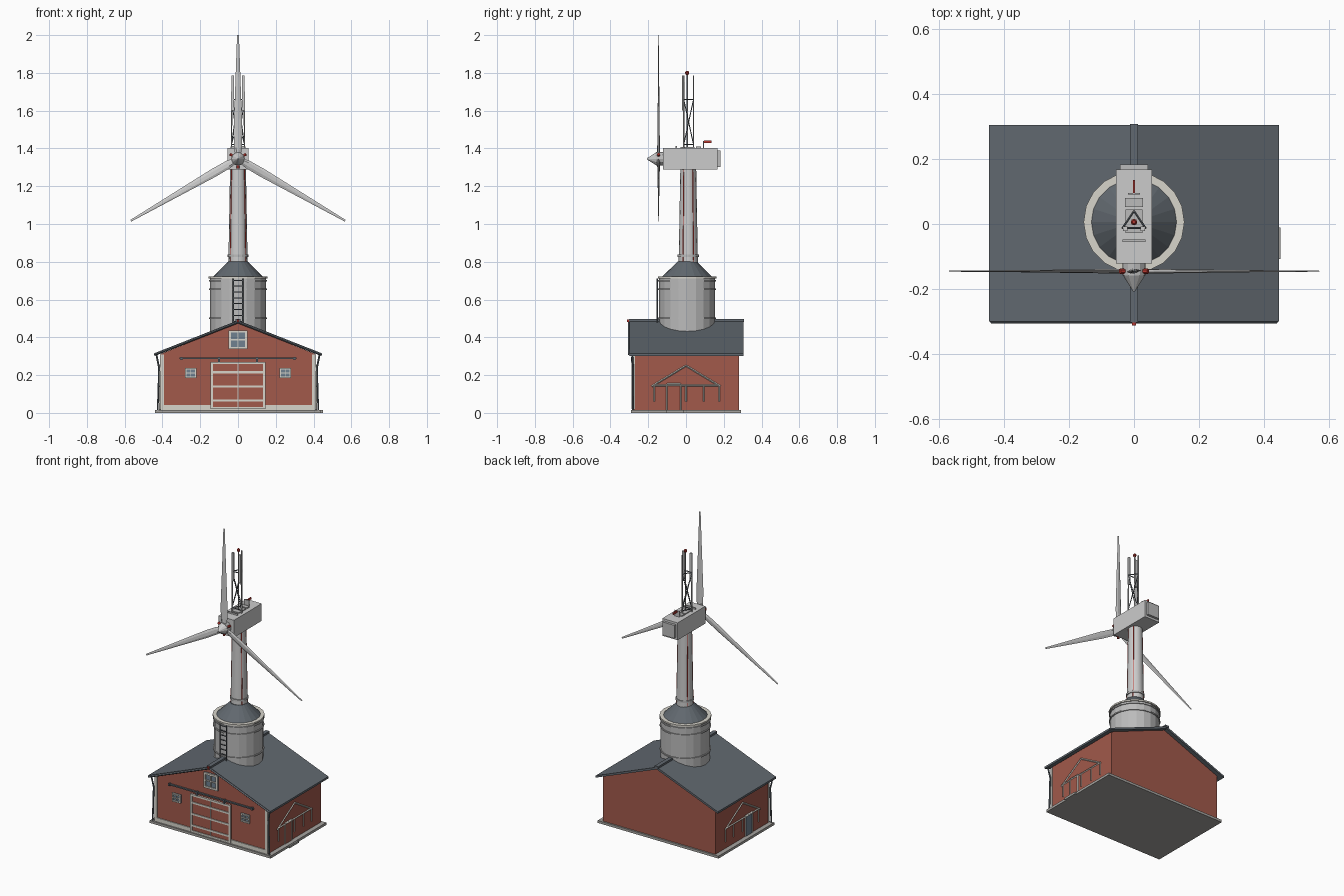
import bpy, bmesh, math
from mathutils import Vector, Matrix

if "Cube" in bpy.data.objects:
    bpy.data.objects.remove(bpy.data.objects["Cube"])


def material(name, r, g, b):
    m = bpy.data.materials.new(name)
    m.diffuse_color = (r, g, b, 1)
    m.use_nodes = True
    m.node_tree.nodes["Principled BSDF"].inputs["Base Color"].default_value = m.diffuse_color
    return m


RED = material("barn_red", 0.36, 0.10, 0.07)
SLATE = material("slate", 0.12, 0.14, 0.16)
TRIM = material("trim", 0.68, 0.66, 0.60)
STEEL = material("steel", 0.50, 0.50, 0.50)
WHITE = material("white", 0.68, 0.69, 0.70)
GLASS = material("glass", 0.16, 0.22, 0.28)
SIGNAL = material("signal_red", 0.5, 0.04, 0.03)
SLAB = material("concrete", 0.38, 0.37, 0.35)


def loft(name, rings, mat, smooth=False):
    """Skin a list of equal-length closed sections, capping both ends."""
    bm = bmesh.new()
    vs = [[bm.verts.new(p) for p in r] for r in rings]
    n = len(rings[0])
    for a, b in zip(vs, vs[1:]):
        for i in range(n):
            j = (i + 1) % n
            bm.faces.new((a[i], a[j], b[j], b[i]))
    bm.faces.new(vs[0][::-1])
    bm.faces.new(vs[-1])
    bmesh.ops.recalc_face_normals(bm, faces=bm.faces)
    me = bpy.data.meshes.new(name)
    bm.to_mesh(me)
    bm.free()
    ob = bpy.data.objects.new(name, me)
    bpy.context.collection.objects.link(ob)
    me.materials.append(mat)
    if smooth:
        bpy.ops.object.select_all(action='DESELECT')
        ob.select_set(True)
        bpy.context.view_layer.objects.active = ob
        bpy.ops.object.shade_smooth_by_angle(angle=math.radians(35))
    return ob


def box(name, x0, x1, y0, y1, z0, z1, mat):
    return loft(name, [[(x0, y0, z), (x1, y0, z), (x1, y1, z), (x0, y1, z)] for z in (z0, z1)], mat)


def lathe(name, profile, y, n, mat, smooth=False):
    """Revolve (radius, z) pairs about a vertical axis at x = 0."""
    return loft(name, [[(r * math.cos(2 * math.pi * i / n), y + r * math.sin(2 * math.pi * i / n), z)
                        for i in range(n)] for r, z in profile], mat, smooth)


def rod(name, p, q, r, mat, n=6, r2=None):
    p, q = Vector(p), Vector(q)
    rot = (q - p).to_track_quat('Z', 'Y')
    ring = lambda c, r: [c + rot @ Vector((r * math.cos(2 * math.pi * i / n), r * math.sin(2 * math.pi * i / n), 0))
                         for i in range(n)]
    return loft(name, [ring(p, r), ring(q, r if r2 is None else r2)], mat)


def extrude_y(name, pts, y0, y1, mat):
    return loft(name, [[(x, y, z) for x, z in pts] for y in (y0, y1)], mat)


# Barn shell, slab and roof
box("foundation_slab", -0.44, 0.44, -0.29, 0.29, 0, 0.016, SLAB)
extrude_y("barn_walls", [(-0.41, 0.01), (0.41, 0.01), (0.41, 0.312), (0, 0.476), (-0.41, 0.312)], -0.275, 0.28, RED)
for s in (-1, 1):
    extrude_y("roof_slope", [(0, 0.475), (s * 0.445, 0.302), (s * 0.445, 0.315), (0, 0.49)], -0.3, 0.305, SLATE)
    for y in (-0.278, 0.283):
        if y < 0:
            box("corner_trim", s * 0.403 - 0.01, s * 0.403 + 0.01, y - 0.003, y + 0.008, 0.02, 0.31, TRIM)
    rod("downpipe_upper", (s * 0.432, -0.285, 0.31), (s * 0.418, -0.28, 0.24), 0.005, SLATE)
    rod("downpipe", (s * 0.418, -0.28, 0.24), (s * 0.425, -0.28, 0.016), 0.005, SLATE)
    rod("verge_board", (0, -0.3, 0.48), (s * 0.44, -0.3, 0.308), 0.006, SLATE, 4)
box("ridge_cap", -0.013, 0.013, -0.303, 0.308, 0.482, 0.497, SLATE)
box("hoist_tip", -0.006, 0.006, -0.312, -0.298, 0.482, 0.494, SIGNAL)
box("front_plinth", -0.41, 0.41, -0.281, -0.27, 0.016, 0.042, TRIM)

# Sliding barn door
box("barn_door", -0.145, 0.145, -0.284, -0.27, 0.02, 0.27, RED)
for z in (0.026, 0.065, 0.14, 0.215, 0.264):
    box("door_rail", -0.145, 0.145, -0.289, -0.28, z - 0.006, z + 0.006, TRIM)
for x in (-0.139, 0, 0.139):
    w = 0.007 if x else 0.003
    box("door_stile", x - w, x + w, -0.289, -0.28, 0.02, 0.27, TRIM)
box("door_track", -0.31, 0.31, -0.287, -0.272, 0.284, 0.292, SLATE)
for x in (-0.3, -0.1, 0.1, 0.3):
    box("track_hanger", x - 0.005, x + 0.005, -0.29, -0.275, 0.266 if abs(x) < 0.2 else 0.28, 0.296, SLATE)


def window(name, cx, cz, hw, hh, t):
    box(name + "_pane", cx - hw, cx + hw, -0.28, -0.27, cz - hh, cz + hh, GLASS)
    for k in (-1, 0, 1):
        a = t if k else t * 0.6
        box(name + "_bar", cx - hw, cx + hw, -0.287, -0.272, cz + k * (hh - t) - a, cz + k * (hh - t) + a, TRIM)
        box(name + "_post", cx + k * (hw - t) - a, cx + k * (hw - t) + a, -0.287, -0.272, cz - hh, cz + hh, TRIM)


window("loft_window", 0, 0.387, 0.05, 0.05, 0.006)
for x in (-0.25, 0.25):
    window("side_window", x, 0.211, 0.031, 0.027, 0.004)

# Gabled timber frame and entrance on both long walls
for s in (-1, 1):
    x = s * 0.412
    for e in (-1, 1):
        rod("porch_rafter", (x, e * 0.182, 0.14), (x, 0, 0.25), 0.005, TRIM, 4)
    rod("porch_beam", (x, -0.175, 0.146), (x, 0.18, 0.146), 0.005, TRIM, 4)
    for y in (-0.167, 0.0, 0.093, 0.177):
        rod("porch_post", (x, y, 0.06), (x, y, 0.146), 0.004, TRIM, 4)
    a, b = sorted((s * 0.405, s * 0.414))
    box("entrance_door", a, b, -0.1, -0.03, 0.016, 0.152, RED if s > 0 else GLASS)
    for y in (-0.1, -0.03):
        rod("entrance_jamb", (x, y, 0.016), (x, y, 0.152), 0.005, TRIM, 4)
    rod("entrance_lintel", (x, -0.1, 0.152), (x, -0.03, 0.152), 0.005, TRIM, 4)
box("entrance_step", 0.41, 0.45, -0.107, -0.01, 0, 0.014, SLAB)

# Silo with bands, ladder and cone roof
SY = 0.006
lathe("silo", [(0.148, 0.42), (0.148, 0.715)], SY, 20, STEEL)
for z in (0.5, 0.655, 0.7):
    lathe("silo_band", [(0.154, z - 0.004), (0.154, z + 0.004)], SY, 20, STEEL)
lathe("silo_rim", [(0.155, 0.712), (0.155, 0.722), (0.135, 0.722)], SY, 20, TRIM)
lathe("silo_cone", [(0.135, 0.718), (0.055, 0.797), (0.05, 0.802)], SY, 20, SLATE)
for s in (-1, 1):
    rod("ladder_rail", (s * 0.024, -0.153, 0.47), (s * 0.024, -0.153, 0.712), 0.004, SLATE)
for i in range(8):
    z = 0.485 + i * 0.031
    rod("ladder_rung", (-0.024, -0.153, z), (0.024, -0.153, z), 0.003, SLATE)

# Tower with collar and red edge strips
TY = 0.012
lathe("tower", [(0.051, 0.79), (0.042, 1.295)], TY, 16, WHITE, True)
lathe("tower_collar", [(0.056, 0.826), (0.056, 0.838)], TY, 16, STEEL)
for a in (35, 145, 215, 325):
    d = Vector((math.cos(math.radians(a)), math.sin(math.radians(a)), 0))
    c = Vector((0, TY, 0))
    rod("tower_strip", c + d * 0.049 + Vector((0, 0, 0.8)), c + d * 0.041 + Vector((0, 0, 1.29)), 0.003, SIGNAL)

# Nacelle and roof equipment
box("nacelle", -0.056, 0.056, -0.122, 0.167, 1.288, 1.402, WHITE)
box("nacelle_rear_cover", -0.043, 0.043, 0.167, 0.183, 1.302, 1.388, STEEL)
box("roof_hatch", -0.027, 0.027, 0.053, 0.08, 1.4, 1.41, STEEL)
box("mast_base", -0.026, 0.026, -0.028, 0.045, 1.4, 1.408, STEEL)
box("grab_bar", -0.035, 0.035, -0.056, -0.048, 1.4, 1.412, STEEL)
box("rear_bar", -0.018, 0.018, 0.09, 0.095, 1.4, 1.44, STEEL)
box("wind_vane", -0.003, 0.003, 0.095, 0.135, 1.428, 1.441, SIGNAL)

# Triangular lattice mast with antenna panels and beacon
feet = [(-0.035, -0.012), (0.035, -0.012), (0, 0.04)]
for i in range(3):
    (ax, ay), (bx, by) = feet[i], feet[(i + 1) % 3]
    rod("mast_leg", (ax, ay, 1.4), (ax * 0.9, ay, 1.785), 0.004, STEEL)
    for z in (1.42, 1.66):
        rod("mast_ring", (ax, ay, z), (bx, by, z), 0.003, SLATE)
    rod("mast_brace", (ax, ay, 1.42), (bx, by, 1.66), 0.0025, SLATE)
    rod("mast_brace", (bx, by, 1.42), (ax, ay, 1.66), 0.0025, SLATE)
for s in (-1, 1):
    a, b = sorted((s * 0.02, s * 0.034))
    box("antenna_panel", a, b, -0.021, -0.008, 1.6, 1.785, WHITE)
rod("beacon_pole", (0, 0.006, 1.4), (0, 0.006, 1.795), 0.004, STEEL)
lathe("beacon", [(0.006, 1.79), (0.01, 1.797), (0.01, 1.805), (0.005, 1.811)], 0.006, 8, SIGNAL)

# Rotor hub, spinner and three blades
HZ, HY = 1.345, -0.145
rod("hub", (0, -0.12, HZ), (0, -0.158, HZ), 0.036, STEEL, 12)
rod("spinner", (0, -0.158, HZ), (0, -0.207, HZ), 0.034, WHITE, 12, 0.003)
stations = [(0.02, 0.015, 0.007), (0.06, 0.022, 0.006), (0.15, 0.023, 0.005),
            (0.4, 0.014, 0.003), (0.655, 0.005, 0.0015)]
for k in range(3):
    spin = Matrix.Translation((0, HY, HZ)) @ Matrix.Rotation(k * 2 * math.pi / 3, 4, 'Y')
    rings = []
    for r, c, t in stations:
        twist = Matrix.Rotation(math.radians(8 * (1 - r / 0.655)), 4, 'Z')
        sec = [(-c, 0), (-c * 0.5, -t), (c * 0.3, -t), (c, 0), (c * 0.3, t), (-c * 0.5, t)]
        rings.append([spin @ twist @ Vector((x, y, r)) for x, y in sec])
    loft("blade", rings, WHITE)
    rod("blade_marker", spin @ Vector((0, 0, -0.034)), spin @ Vector((0, 0, -0.05)), 0.008, SIGNAL)
